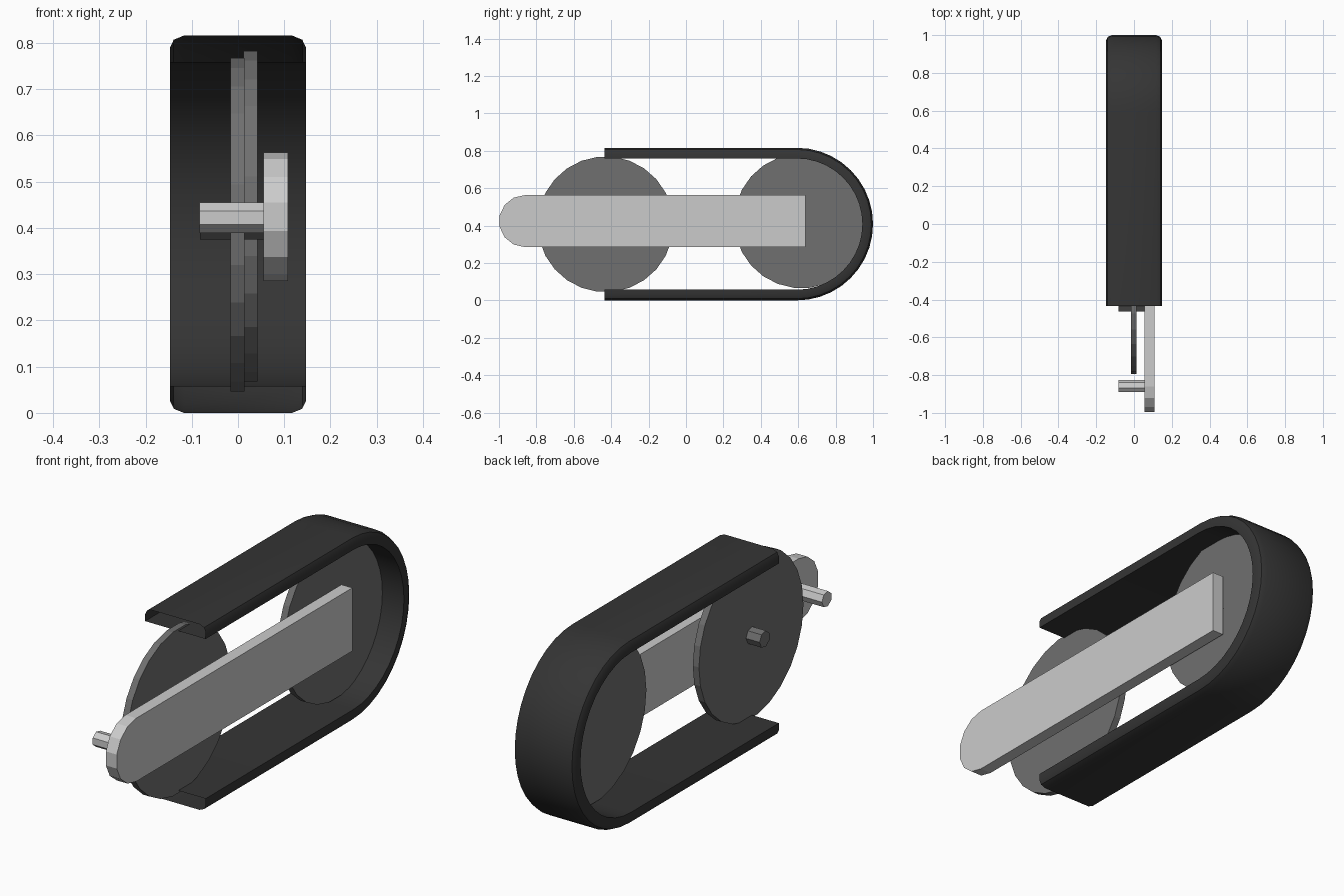
import bpy, bmesh
from math import sin, cos, pi

if "Cube" in bpy.data.objects:
    bpy.data.objects.remove(bpy.data.objects["Cube"])


def material(name, v):
    m = bpy.data.materials.new(name)
    m.diffuse_color = (v, v, v, 1)
    m.use_nodes = True
    m.node_tree.nodes["Principled BSDF"].inputs["Base Color"].default_value = m.diffuse_color
    return m


RUBBER = material("dark_rubber", 0.035)
WHEEL = material("wheel_grey", 0.16)


def finish(name, bm, mat=None, smooth=None):
    bmesh.ops.recalc_face_normals(bm, faces=bm.faces)
    me = bpy.data.meshes.new(name)
    bm.to_mesh(me)
    bm.free()
    ob = bpy.data.objects.new(name, me)
    bpy.context.collection.objects.link(ob)
    if mat:
        me.materials.append(mat)
    if smooth:
        bpy.ops.object.select_all(action='DESELECT')
        ob.select_set(True)
        bpy.context.view_layer.objects.active = ob
        bpy.ops.object.shade_smooth_by_angle(angle=smooth)
    return ob


def plate(name, outline, x0, x1, mat=None):
    """Extrude a (y, z) outline along x."""
    bm = bmesh.new()
    a = [bm.verts.new((x0, y, z)) for y, z in outline]
    b = [bm.verts.new((x1, y, z)) for y, z in outline]
    bm.faces.new(a)
    bm.faces.new(b)
    n = len(a)
    for i in range(n):
        j = (i + 1) % n
        bm.faces.new((a[i], a[j], b[j], b[i]))
    return finish(name, bm, mat)


def circle(y, z, r, n):
    return [(y + r * cos(2 * pi * i / n), z + r * sin(2 * pi * i / n)) for i in range(n)]


# Belt: hollow, open-ended section swept along a U-shaped path
CY, CZ, R = 0.592, 0.408, 0.408
half = [(0.147, R - 0.057), (0.147, R - 0.026), (0.139, R - 0.009), (0.117, R)]
section = half + [(-x, r) for x, r in reversed(half)]
path = [(-0.435, pi / 2)]
path += [(CY, pi / 2 - pi * i / 20) for i in range(21)]
path += [(-0.435, -pi / 2)]
bm = bmesh.new()
rings = [[bm.verts.new((x, y + r * cos(a), CZ + r * sin(a))) for x, r in section]
         for y, a in path]
for p, q in zip(rings, rings[1:]):
    for i in range(len(section)):
        j = (i + 1) % len(section)
        bm.faces.new((p[i], p[j], q[j], q[i]))
finish("belt", bm, RUBBER, 0.6)

# Wheels
plate("front_wheel", circle(-0.43, 0.407, 0.363, 26), -0.016, 0.014, WHEEL)
plate("rear_wheel", circle(0.618, 0.425, 0.36, 26), 0.012, 0.042, WHEEL)

# Axles joining the wheels to the arm
plate("front_axle", circle(-0.43, 0.41, 0.036, 7), -0.082, 0.06, WHEEL)
plate("rear_axle", circle(0.592, 0.42, 0.036, 7), 0.03, 0.06, WHEEL)

# Side arm with a rounded front end
AZ, AR = 0.424, 0.139
arm = [(0.64, AZ - AR), (0.64, AZ + AR)]
arm += [(-0.861 - AR * sin(pi * i / 7), AZ + AR * cos(pi * i / 7)) for i in range(8)]
plate("side_arm", arm, 0.055, 0.108)

# Peg at the front of the arm
plate("arm_peg", circle(-0.86, 0.422, 0.034, 7), -0.083, 0.06)
